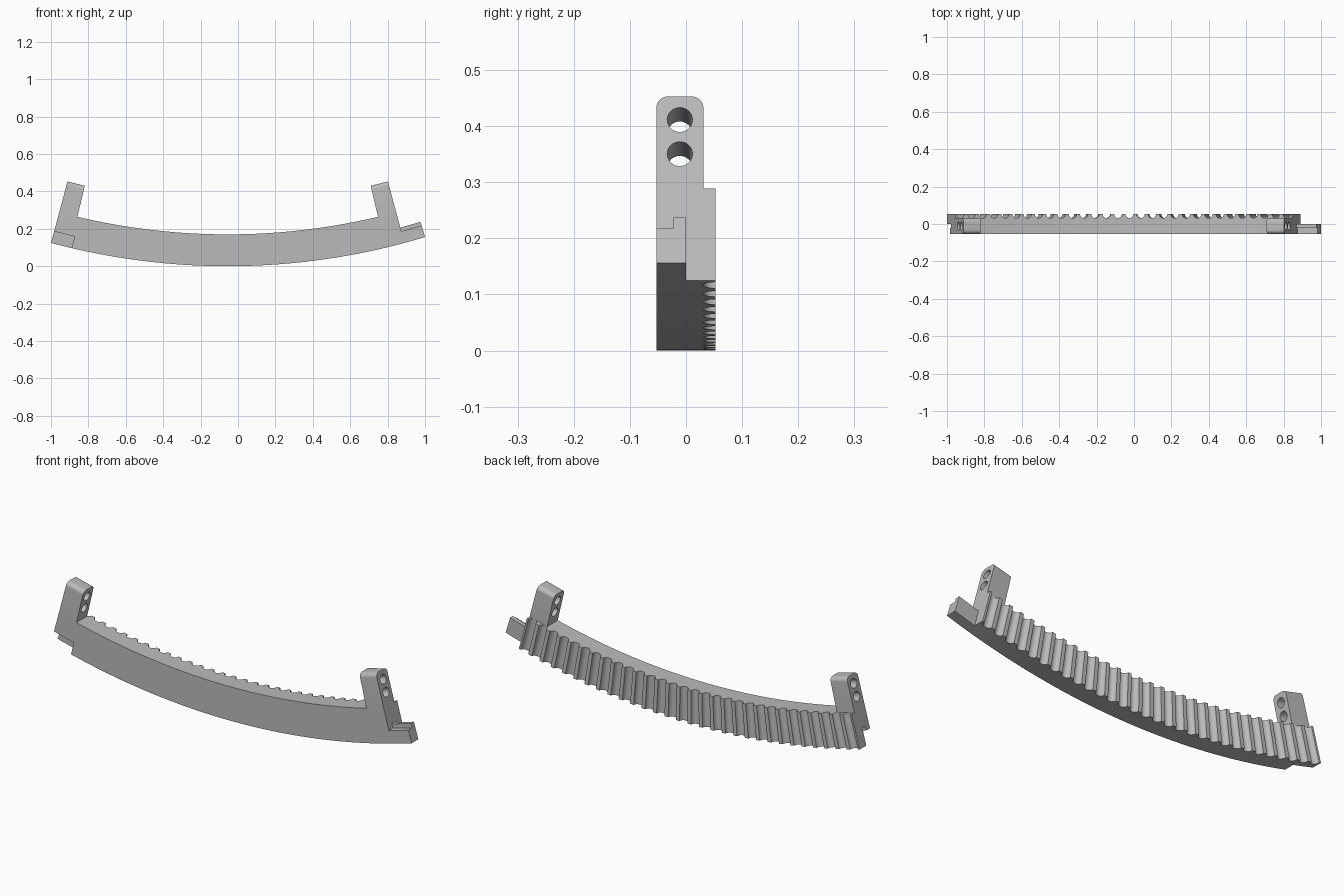
import bpy, bmesh
from math import sin, cos, radians, degrees, pi
from mathutils import Matrix

cube = bpy.data.objects.get("Cube")
if cube:
    bpy.data.objects.remove(cube, do_unlink=True)

# Arc layout: the rail is a ring segment around a centre high above it
CX, R_OUT, R_IN = -0.055, 3.65, 3.48
HALF, TEETH = 15.0, 30
FRONT, BACK, ROOT = -0.053, 0.053, 0.031
LOCK = 1.8                      # angle covered by the locking tongue
R_LOW, R_HIGH, Y_STEP = 3.586, 3.565, -0.022

grey = bpy.data.materials.new("plain_grey")
grey.use_nodes = True
grey.diffuse_color = (0.5, 0.5, 0.5, 1)
grey.node_tree.nodes["Principled BSDF"].inputs["Base Color"].default_value = (0.5, 0.5, 0.5, 1)


def place(t, y, r):
    a = radians(t)
    return (CX + r * sin(a), y, R_OUT - r * cos(a))


def finish(name, bm):
    bmesh.ops.recalc_face_normals(bm, faces=bm.faces[:])
    mesh = bpy.data.meshes.new(name)
    bm.to_mesh(mesh)
    bm.free()
    mesh.materials.append(grey)
    obj = bpy.data.objects.new(name, mesh)
    bpy.context.collection.objects.link(obj)
    return obj


def sweep(name, angles, section):
    """Sweep a (y, r) outline along the arc; section(t) gives the outline."""
    bm = bmesh.new()
    rings = [[bm.verts.new(place(t, y, r)) for y, r in section(t)] for t in angles]
    n = len(rings[0])
    for a, b in zip(rings, rings[1:]):
        for i in range(n):
            j = (i + 1) % n
            bm.faces.new((a[i], a[j], b[j], b[i]))
    bm.faces.new(rings[0])
    bm.faces.new(rings[-1])
    return finish(name, bm)


def cut(obj, cutter):
    mod = obj.modifiers.new("cut", 'BOOLEAN')
    mod.operation, mod.solver, mod.object = 'DIFFERENCE', 'EXACT', cutter
    bpy.context.view_layer.objects.active = obj
    bpy.ops.object.modifier_apply(modifier=mod.name)
    bpy.data.objects.remove(cutter, do_unlink=True)


def steps(a, b, n):
    return [a + (b - a) * i / n for i in range(n + 1)]


# Curved rail with round-bottomed grooves across its back
depth = BACK - ROOT
groove_half = degrees(depth / R_OUT)
pitch = 2 * HALF / TEETH
outline = [(-HALF, BACK)]
for k in range(TEETH):
    centre = -HALF + (k + 0.5) * pitch
    for i in range(11):
        a = pi * i / 10
        outline.append((centre - groove_half * cos(a), BACK - depth * sin(a)))
outline.append((HALF, BACK))
back_at = dict(outline)
rail = sweep("toothed_rail", [t for t, _ in outline],
             lambda t: [(FRONT, R_IN), (back_at[t], R_IN), (back_at[t], R_OUT), (FRONT, R_OUT)])


# Stepped tongue on one end and the matching notch in the other
def tongue_outline(front, bottom):
    return [(front, bottom), (front, R_LOW), (Y_STEP, R_LOW),
            (Y_STEP, R_HIGH), (0, R_HIGH), (0, bottom)]


tongue = sweep("locking_tongue", steps(HALF, HALF + LOCK, 4),
               lambda t: tongue_outline(FRONT, R_OUT))
notch = sweep("notch_cutter", steps(-HALF - 1, -HALF + LOCK, 8),
              lambda t: tongue_outline(FRONT - 0.05, R_OUT + 0.05))
cut(rail, notch)


# Upright posts with rounded tops and two bolt holes each
def post_outline(t):
    top, base, rad = 3.31, R_IN + 0.004, 0.021
    pts = [(FRONT, base)]
    for cy, start in ((FRONT + rad, pi), (ROOT - rad, pi / 2)):
        for i in range(9):
            a = start - pi / 2 * i / 8
            pts.append((cy + rad * cos(a), top + rad - rad * sin(a)))
    return pts + [(ROOT, base)]


posts = []
for side, name in ((-1, "right_post"), (1, "left_post")):
    post = sweep(name, [side * 13.35, side * HALF], post_outline)
    for r in (3.353, 3.416):
        bm = bmesh.new()
        bmesh.ops.create_cone(bm, cap_ends=True, segments=32, radius1=0.0225,
                              radius2=0.0225, depth=0.4)
        turn = Matrix.Rotation(radians(90 - side * HALF), 4, 'Y')
        move = Matrix.Translation(place(side * HALF, -0.011, r))
        bmesh.ops.transform(bm, matrix=move @ turn, verts=bm.verts[:])
        cut(post, finish("hole_cutter", bm))
    posts.append(post)

# Smooth the curved faces, keep the edges crisp
bpy.ops.object.select_all(action='DESELECT')
for obj in [rail, tongue] + posts:
    obj.select_set(True)
bpy.context.view_layer.objects.active = rail
bpy.ops.object.shade_smooth_by_angle(angle=radians(30))
